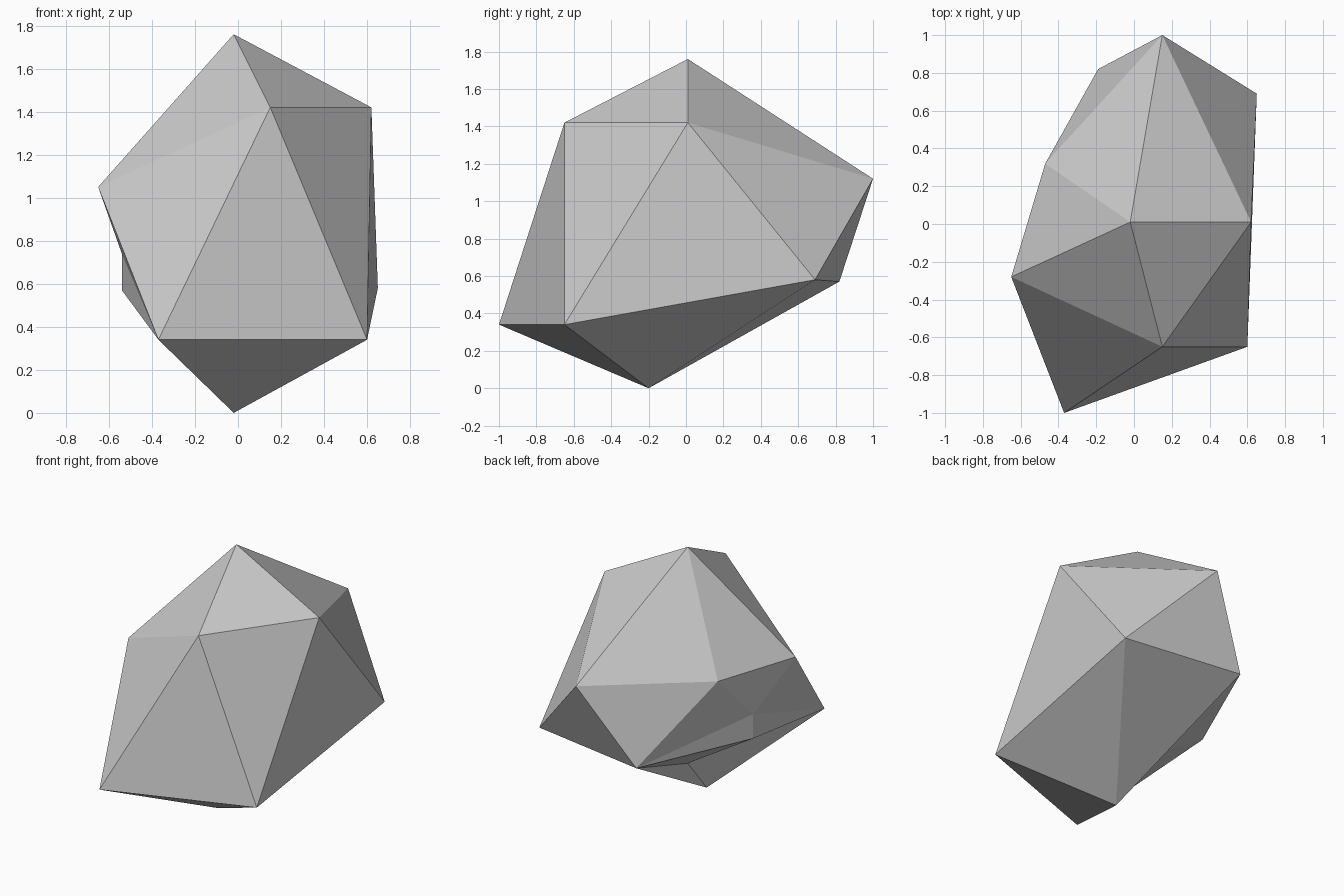
import bpy
import bmesh

cube = bpy.data.objects.get("Cube")
if cube:
    bpy.data.objects.remove(cube)

# Stone colour
stone = bpy.data.materials.new("stone_grey")
colour = (0.6, 0.6, 0.6, 1)
stone.diffuse_color = colour
stone.use_nodes = True
stone.node_tree.nodes["Principled BSDF"].inputs["Base Color"].default_value = colour

# Corners of the stone: peak, foot and two staggered rings of five
peak = (-0.02, 0.01, 1.76)
foot = (-0.02, -0.2, 0)
upper_ring = [(0.15, -0.65, 1.42), (0.62, 0.01, 1.42), (0.15, 1, 1.12),
              (-0.47, 0.32, 1.06), (-0.65, -0.28, 1.05)]
lower_ring = [(0.6, -0.65, 0.34), (0.65, 0.69, 0.58), (-0.19, 0.82, 0.57),
              (-0.54, 0.03, 0.74), (-0.37, -1, 0.34)]
# Extra corners of the chipped notch on the underside
ledge = (-0.54, 0.03, 0.57)
hollow = (-0.02, 0.01, 0.25)

bm = bmesh.new()
tip, base, lip, dent = [bm.verts.new(p) for p in (peak, foot, ledge, hollow)]
upper = [bm.verts.new(p) for p in upper_ring]
lower = [bm.verts.new(p) for p in lower_ring]
front, right, back, notch, left = lower


def fan(centre, path):
    """Triangles from one corner to each step of a path."""
    for a, b in zip(path, path[1:]):
        bm.faces.new((centre, a, b))


# Crown and zigzag belt
fan(tip, upper + upper[:1])
for i, low in enumerate(lower):
    fan(low, [upper[i], upper[(i + 1) % len(upper)]])
    fan(upper[i], [lower[i - 1], low])

# Underside, with the notch cut in between back and left corners
fan(base, [left, front, right, back])
chip = [notch, lip, dent, base]
fan(back, chip)
fan(left, chip[::-1])

bmesh.ops.recalc_face_normals(bm, faces=bm.faces[:])
mesh = bpy.data.meshes.new("rock")
bm.to_mesh(mesh)
bm.free()
mesh.materials.append(stone)
rock = bpy.data.objects.new("rock", mesh)
bpy.context.scene.collection.objects.link(rock)
